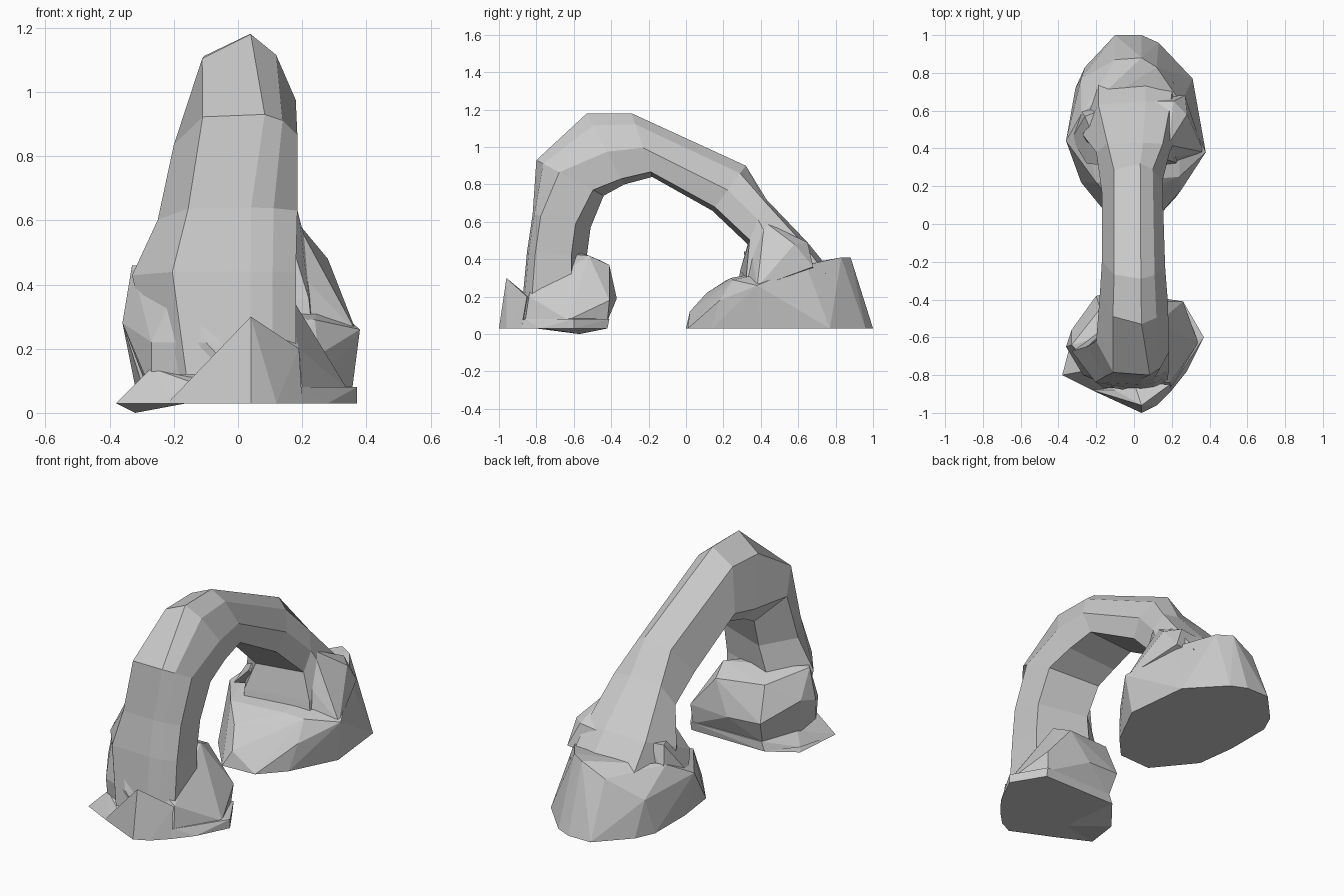
import bpy, bmesh


def finish(bm, name):
    bmesh.ops.recalc_face_normals(bm, faces=bm.faces)
    mesh = bpy.data.meshes.new(name)
    bm.to_mesh(mesh)
    bm.free()
    obj = bpy.data.objects.new(name, mesh)
    bpy.context.collection.objects.link(obj)
    return obj


def boulder(name, points):
    """Faceted rock: convex hull around a few corner points."""
    bm = bmesh.new()
    for p in points:
        bm.verts.new(p)
    res = bmesh.ops.convex_hull(bm, input=bm.verts)
    junk = {g for g in res["geom_interior"] + res["geom_unused"]
            if isinstance(g, bmesh.types.BMVert)}
    bmesh.ops.delete(bm, geom=list(junk), context='VERTS')
    return finish(bm, name)


# Arch: seven-sided sections (depth outer->inner, width left/right) swept along stations
LEG = [(0, .22), (.03, .6), (.14, 1), (.74, .95), (1, -.4), (.55, -1), (.04, -.62)]
BEND = [(0, .45), (.1, .75), (.34, 1), (.84, .95), (1, -.6), (.5, -1), (.04, -.55)]
TOP = [(0, .22), (.17, .66), (.54, 1), (.92, .88), (1, -.75), (.85, -1), (.2, -.62)]
REAR = [(0, .25), (.06, .8), (.45, 1), (.9, .92), (1, -.6), (.5, -1), (.05, -.7)]
# section, outer y, outer z, inner y, inner z, left x, right x
STATIONS = [
    (LEG, -.88, .12, -.52, .12, -.26, .18),
    (LEG, -.85, .44, -.53, .42, -.33, .18),
    (LEG, -.82, .64, -.51, .57, -.25, .185),
    (BEND, -.80, .93, -.44, .74, -.20, .185),
    (TOP, -.53, 1.18, -.33, .80, -.18, .18),
    (TOP, -.29, 1.18, -.18, .84, -.17, .165),
    (TOP, .32, .90, .14, .66, -.17, .15),
    (REAR, .43, .72, .33, .48, -.20, .19),
    (REAR, .65, .49, .29, .34, -.27, .24),
    (REAR, .78, .33, .26, .15, -.27, .26),
]
bm = bmesh.new()
rings = []
for section, oy, oz, iy, iz, xl, xr in STATIONS:
    ring = []
    for u, v in section:
        x = v * xr if v > 0 else -v * xl
        ring.append(bm.verts.new((x, oy + (iy - oy) * u, oz + (iz - oz) * u)))
    rings.append(ring)
n = len(TOP)
for a, b in zip(rings, rings[1:]):
    for i in range(n):
        j = (i + 1) % n
        bm.faces.new((a[i], a[j], b[j], b[i]))
bm.faces.new(rings[0])
bm.faces.new(rings[-1])
arch = finish(bm, "stone_arch")

# Front foot: flared skirt, low tip, body and pointed toe
parts = [boulder("front_skirt", [
    (-.38, -.80, .03), (-.20, -.89, .03), (.04, -1, .03), (.12, -.96, .03),
    (.20, -.88, .03), (.28, -.78, .03), (.37, -.60, .03), (.26, -.42, .03),
    (-.20, -.42, .03), (-.32, -.57, .03), (.37, -.60, .08), (.26, -.41, .08),
    (-.18, -.42, .08), (-.28, -.60, .10), (-.27, -.78, .14), (.20, -.86, .08)])]
parts.append(boulder("skirt_tip", [
    (-.38, -.80, .03), (-.16, -.76, .03), (-.20, -.42, .03), (-.32, -.57, 0),
    (-.28, -.60, .08)]))
parts.append(boulder("front_foot", [
    (-.28, -.62, .07), (-.27, -.78, .07), (.04, -.89, .07), (.20, -.86, .07),
    (.34, -.63, .075), (.25, -.42, .07), (-.18, -.43, .07),
    (-.36, -.65, .28), (-.33, -.56, .30), (-.27, -.80, .22), (-.10, -.87, .22),
    (.19, -.84, .20), (.26, -.41, .18), (0, -.37, .19), (-.20, -.38, .20),
    (-.33, -.64, .46), (-.17, -.81, .44), (.17, -.74, .26),
    (.13, -.52, .42), (.10, -.41, .37), (-.18, -.45, .39)]))
parts.append(boulder("front_toe", [
    (.04, -.96, .30), (-.22, -.88, .03), (.04, -1, .03), (.12, -.96, .03),
    (.20, -.88, .03), (.11, -.90, .20), (.19, -.85, .20), (0, -.84, .20),
    (-.10, -.88, .15)]))

# Rear foot: broad block with raised rim
parts.append(boulder("rear_foot", [
    (-.10, 0, .03), (.10, .01, .03), (-.28, .22, .03), (-.31, .45, .03),
    (-.31, .72, .03), (-.26, .83, .03), (-.10, 1, .03), (.04, 1, .03),
    (.13, .96, .03), (.31, .77, .03), (.35, .40, .03), (.22, .14, .03),
    (-.10, .87, .34), (.04, .88, .41), (.12, .83, .41), (-.28, .77, .23),
    (.25, .64, .37), (.38, .38, .26), (.25, .18, .18), (.24, .25, .29),
    (-.05, .02, .12), (-.10, .11, .22), (-.36, .44, .28), (-.28, .58, .36),
    (-.20, .22, .29), (.12, .24, .30)]))
# Shoulders where the arch spreads into the rear foot
parts.append(boulder("right_shoulder", [
    (.18, .42, .60), (.28, .58, .48), (.27, .68, .36), (.21, .65, .49),
    (.05, .65, .47), (0, .50, .45), (.05, .68, .33), (.18, .35, .45),
    (.37, .38, .25), (.20, .32, .30)]))
parts.append(boulder("left_shoulder", [
    (-.26, .57, .46), (-.18, .60, .47), (-.25, .32, .34), (-.15, .31, .44),
    (-.28, .60, .33), (-.10, .64, .34), (-.10, .40, .34), (-.33, .45, .28)]))

# Fuse all rocks into one skin
for part in parts:
    mod = arch.modifiers.new("fuse_" + part.name, 'BOOLEAN')
    mod.operation = 'UNION'
    mod.solver = 'EXACT'
    mod.object = part
    part.hide_render = True
